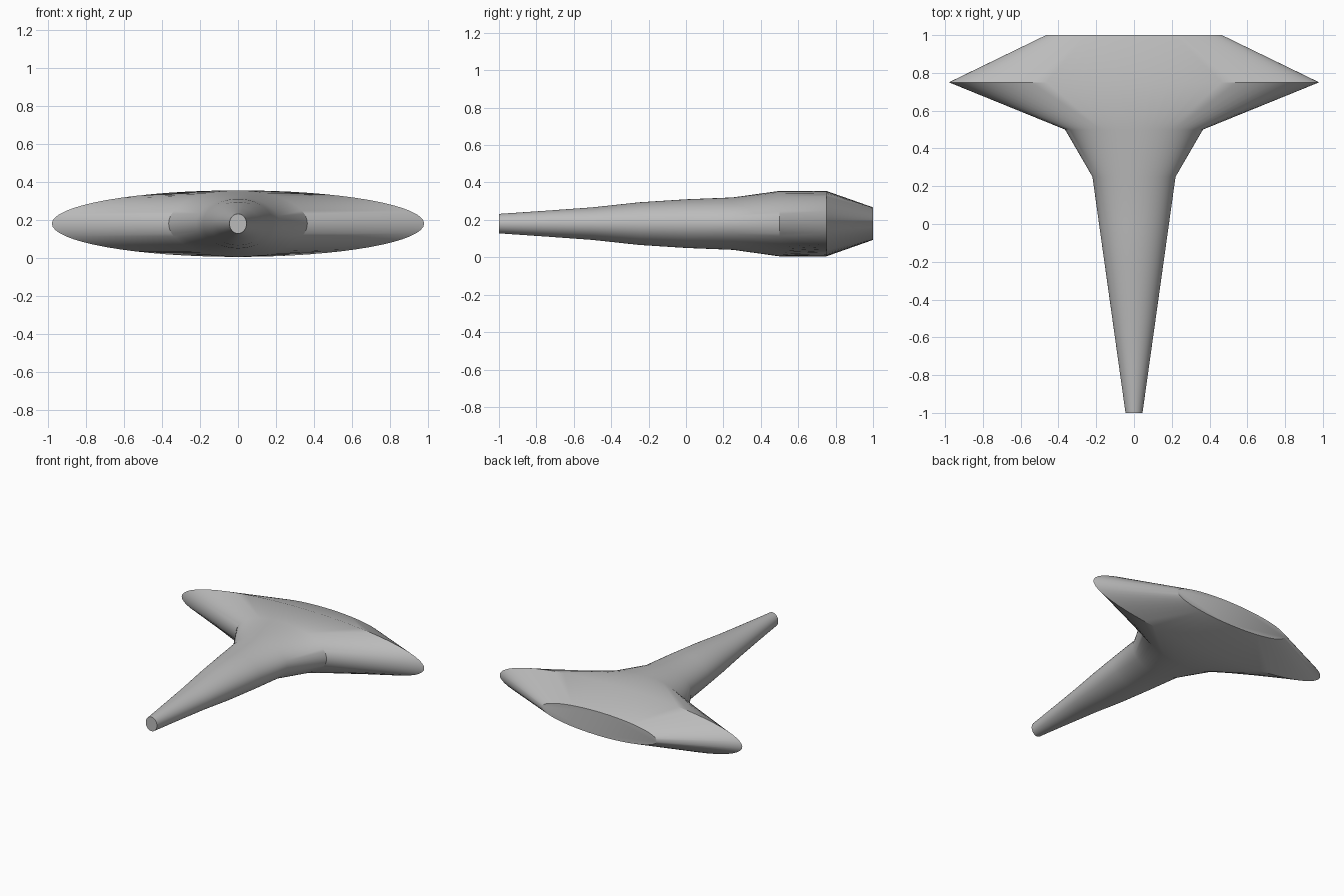
import bpy, bmesh
from math import cos, sin, pi, radians

cube = bpy.data.objects.get("Cube")
if cube:
    bpy.data.objects.remove(cube)

# Plain grey finish
grey = bpy.data.materials.new("plain_grey")
grey.use_nodes = True
colour = (0.5, 0.5, 0.5, 1)
grey.diffuse_color = colour
grey.node_tree.nodes["Principled BSDF"].inputs["Base Color"].default_value = colour

# Elliptical sections from nose to tail: y, half width, half height
SECTIONS = [(-1, .045, .052), (-.75, .08, .069), (-.5, .115, .087),
            (-.25, .15, .114), (0, .185, .13), (.25, .22, .14),
            (.5, .365, .175), (.75, .98, .175), (1, .465, .087)]
SIDES = 64
CENTRE_Z = .18

# Lofted hull with flat end caps
bm = bmesh.new()
rings = [[bm.verts.new((w * cos(2 * pi * i / SIDES), y,
                        CENTRE_Z + h * sin(2 * pi * i / SIDES)))
          for i in range(SIDES)] for y, w, h in SECTIONS]
for a, b in zip(rings, rings[1:]):
    for i in range(SIDES):
        j = (i + 1) % SIDES
        bm.faces.new((a[i], a[j], b[j], b[i]))
bm.faces.new(rings[0])
bm.faces.new(rings[-1])
bmesh.ops.recalc_face_normals(bm, faces=bm.faces)

mesh = bpy.data.meshes.new("hull")
bm.to_mesh(mesh)
bm.free()
mesh.materials.append(grey)
hull = bpy.data.objects.new("hull", mesh)
bpy.context.collection.objects.link(hull)

# Smooth flanks, crisp caps and wing-tip edges
bpy.ops.object.select_all(action='DESELECT')
hull.select_set(True)
bpy.context.view_layer.objects.active = hull
bpy.ops.object.shade_smooth_by_angle(angle=radians(30))
